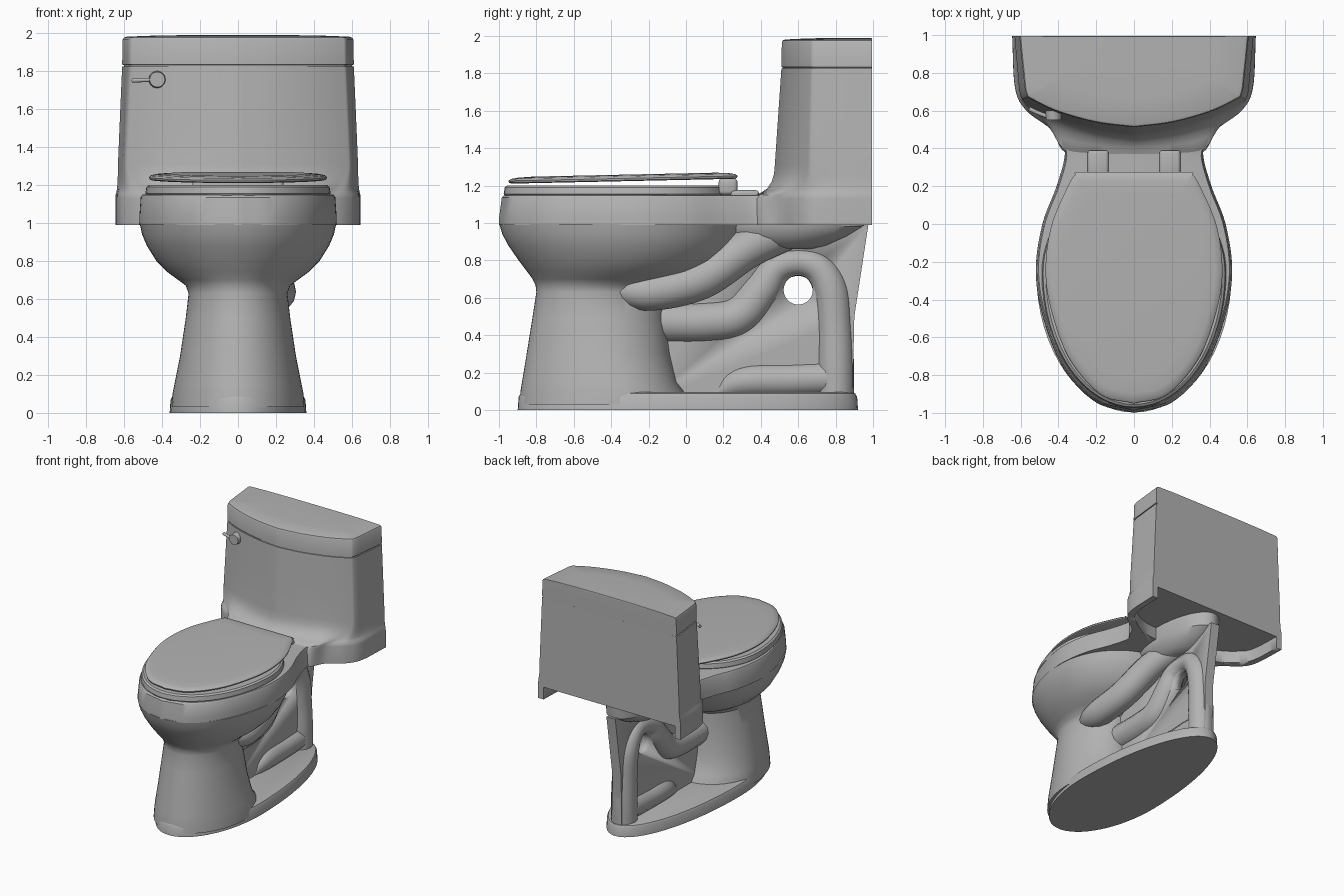
import bpy, bmesh, math
from mathutils import Vector

cube = bpy.data.objects.get("Cube")
if cube:
    bpy.data.objects.remove(cube, do_unlink=True)

mat = bpy.data.materials.new("grey ceramic")
mat.use_nodes = True
GREY = (0.45, 0.45, 0.45, 1)
mat.diffuse_color = GREY
mat.node_tree.nodes["Principled BSDF"].inputs["Base Color"].default_value = GREY


def activate(ob):
    bpy.ops.object.select_all(action='DESELECT')
    ob.select_set(True)
    bpy.context.view_layer.objects.active = ob


def finish(name, bm, angle=35):
    bmesh.ops.recalc_face_normals(bm, faces=bm.faces)
    me = bpy.data.meshes.new(name)
    bm.to_mesh(me)
    bm.free()
    me.materials.append(mat)
    ob = bpy.data.objects.new(name, me)
    bpy.context.collection.objects.link(ob)
    activate(ob)
    bpy.ops.object.shade_smooth_by_angle(angle=math.radians(angle))
    return ob


def smooth(points, steps=6):
    """Catmull-Rom samples through points of any dimension."""
    p = [Vector(q) for q in points]
    p = [2 * p[0] - p[1]] + p + [2 * p[-1] - p[-2]]
    out = []
    for a, b, c, d in zip(p, p[1:], p[2:], p[3:]):
        for i in range(steps):
            t = i / steps
            out.append(0.5 * (2 * b + (c - a) * t + (2 * a - 5 * b + 4 * c - d) * t * t
                              + (3 * b - a - 3 * c + d) * t ** 3))
    return out + [p[-2]]


def mirrored(half):
    return half + [Vector((-p.x, p.y)) for p in reversed(half) if p.x > 0.001]


def at(plan, z, scale=1.0, cy=0.0):
    return [Vector((p.x * scale, cy + (p.y - cy) * scale, z)) for p in plan]


def egg(z, front, back, w, cy, n=64):
    ring = []
    for i in range(n):
        a = 2 * math.pi * i / n
        c = math.cos(a)
        ring.append(Vector((w * math.sin(a), cy + c * (back - cy if c > 0 else cy - front), z)))
    return ring


def loft(name, rings, angle=35):
    bm = bmesh.new()
    vs = [[bm.verts.new(p) for p in r] for r in rings]
    n = len(vs[0])
    for a, b in zip(vs, vs[1:]):
        for i in range(n):
            j = (i + 1) % n
            bm.faces.new((a[i], a[j], b[j], b[i]))
    bm.faces.new(vs[0])
    bm.faces.new(vs[-1])
    return finish(name, bm, angle)


def cut(ob, cutter):
    mod = ob.modifiers.new("cut", 'BOOLEAN')
    mod.operation, mod.solver, mod.object = 'DIFFERENCE', 'EXACT', cutter
    activate(ob)
    bpy.ops.object.modifier_apply(modifier=mod.name)
    bpy.data.objects.remove(cutter, do_unlink=True)


def tube(name, points):
    """Round tube through (x, y, z, radius) points."""
    cu = bpy.data.curves.new(name, 'CURVE')
    cu.dimensions, cu.bevel_depth, cu.bevel_resolution, cu.use_fill_caps = '3D', 1.0, 5, True
    pts = smooth(points, 7)
    sp = cu.splines.new('POLY')
    sp.points.add(len(pts) - 1)
    for s, p in zip(sp.points, pts):
        s.co, s.radius = (p[0], p[1], p[2], 1), p[3]
    sp.use_smooth = True
    cu.materials.append(mat)
    ob = bpy.data.objects.new(name, cu)
    bpy.context.collection.objects.link(ob)
    activate(ob)
    bpy.ops.object.convert(target='MESH')
    return ob


def box(name, centre, size, bevel):
    bm = bmesh.new()
    bmesh.ops.create_cube(bm, size=1)
    for v in bm.verts:
        v.co = Vector(centre) + Vector(a * b for a, b in zip(v.co, size))
    bmesh.ops.bevel(bm, geom=bm.edges[:], offset=bevel, segments=3, affect='EDGES', profile=0.5)
    return finish(name, bm)


# Foot plate
loft("base_plate", [egg(z, -0.9 + i, 0.92 - i, 0.36 - i, -0.2)
                    for z, i in ((0, 0), (0.07, 0.005), (0.088, 0.015), (0.095, 0.035))])

# Bowl and pedestal in one skin
loft("bowl_and_pedestal", [egg(*r) for r in (
    (0.03, -0.89, 0.0, 0.35, -0.38), (0.1, -0.885, -0.01, 0.345, -0.38),
    (0.15, -0.877, -0.05, 0.335, -0.4), (0.3, -0.852, -0.085, 0.305, -0.43),
    (0.5, -0.82, -0.11, 0.275, -0.45), (0.63, -0.8, -0.11, 0.26, -0.45),
    (0.67, -0.805, -0.05, 0.275, -0.42), (0.7, -0.82, 0.04, 0.315, -0.38),
    (0.74, -0.85, 0.13, 0.37, -0.34), (0.8, -0.895, 0.2, 0.43, -0.3),
    (0.88, -0.95, 0.26, 0.48, -0.28), (0.94, -0.982, 0.285, 0.505, -0.27),
    (0.995, -0.998, 0.3, 0.517, -0.26))])

# Rim and deck
deck = mirrored(smooth([(0, -1), (0.2, -0.945), (0.37, -0.77), (0.48, -0.5), (0.52, -0.25),
                        (0.485, 0), (0.41, 0.2), (0.366, 0.37), (0.4, 0.45)]))
loft("rim_deck", [at(deck, 0.99), at(deck, 1.03, 0.999), at(deck, 1.135, 0.985),
                  at(deck, 1.148, 0.972), at(deck, 1.15, 0.95)])

# Tank with flared skirt
flare = mirrored(smooth([(0, 0.36), (0.2, 0.36), (0.365, 0.38), (0.44, 0.5), (0.57, 0.6),
                         (0.63, 0.72), (0.645, 0.995)]))
low = mirrored(smooth([(0, 0.475), (0.2, 0.505), (0.4, 0.565), (0.56, 0.64), (0.6, 0.68),
                       (0.615, 0.8), (0.632, 0.995)]))
top = mirrored(smooth([(0, 0.51), (0.2, 0.535), (0.4, 0.59), (0.54, 0.655), (0.575, 0.69),
                       (0.59, 0.8), (0.61, 0.995)]))
rings = [at(flare, 0.99), at(flare, 1.13)]
for z, f in ((1.15, 0.1), (1.165, 0.4), (1.185, 0.65), (1.22, 0.85), (1.26, 0.96), (1.31, 1)):
    rings.append(at([a.lerp(b, f) for a, b in zip(flare, low)], z))
rings += [at([a.lerp(b, 0.5) for a, b in zip(low, top)], 1.57), at(top, 1.825)]
tank = loft("tank", rings)
hollow = mirrored(smooth([(0, 0.5), (0.2, 0.5), (0.36, 0.53), (0.5, 0.62), (0.58, 0.74),
                          (0.6, 1.1)]))
cut(tank, loft("hollow_cutter", [at(hollow, 0.9), at(hollow, 1.09)]))

# Tank lid
loft("tank_lid", [at(top, z, s, 0.99) for z, s in (
    (1.82, 0.985), (1.832, 0.985), (1.834, 1.0), (1.965, 0.995), (1.976, 0.985),
    (1.981, 0.96), (1.987, 0.7), (1.99, 0.3))])

# Flush lever
knob = bmesh.new()
bmesh.ops.create_cone(knob, cap_ends=True, segments=32, radius1=0.045, radius2=0.04, depth=0.05)
for v in knob.verts:
    v.co = Vector((v.co.x - 0.425, 0.575 - v.co.z, v.co.y + 1.755))
finish("lever_knob", knob)
tube("lever_arm", [(-0.43, 0.56, 1.755, 0.012), (-0.5, 0.585, 1.752, 0.011),
                   (-0.555, 0.61, 1.75, 0.012)])

# Seat, cover and hinges
loft("seat", [egg(z, -0.975 + i, 0.24 - i, 0.488 - i, -0.26)
              for z, i in ((1.14, 0.01), (1.155, 0), (1.19, 0.006), (1.2, 0.02))])
cover = mirrored(smooth([(0, -0.95), (0.18, -0.9), (0.35, -0.7), (0.445, -0.43), (0.468, -0.22),
                         (0.435, 0), (0.35, 0.2), (0.312, 0.262), (0.29, 0.275), (0, 0.275)]))
rings = [at(cover, z, s, -0.3) for z, s in (
    (1.21, 0.97), (1.215, 0.995), (1.225, 1), (1.235, 0.98), (1.241, 0.92), (1.245, 0.8))]
for p in (p for r in rings for p in r):
    p.z += 0.026 * (p.y + 0.95) / 1.2
loft("seat_cover", rings)
box("hinge_bar", (0, 0.225, 1.195), (0.48, 0.1, 0.09), 0.02)
for side, x in (("left", 0.19), ("right", -0.19)):
    box(side + "_hinge_pad", (x, 0.315, 1.155), (0.11, 0.15, 0.04), 0.015)

# Outlet neck under the tank
loft("outlet_neck", [egg(*r) for r in (
    (0.86, 0.3, 0.68, 0.09, 0.5), (0.88, 0.24, 0.76, 0.14, 0.5), (0.93, 0.18, 0.87, 0.18, 0.5),
    (0.98, 0.12, 0.95, 0.2, 0.5), (1.1, 0.1, 0.96, 0.2, 0.5))])

# Side bulge and trapway
tube("inlet_bulge", [(0.14, -0.42, 0.65, 0.04), (0.18, -0.32, 0.635, 0.08),
                     (0.2, -0.17, 0.635, 0.105), (0.17, 0.08, 0.7, 0.11),
                     (0.1, 0.32, 0.86, 0.11), (0.02, 0.55, 0.96, 0.1)])
tube("trapway", [(0, -0.2, 0.47, 0.11), (0, 0.1, 0.47, 0.11), (0, 0.28, 0.505, 0.108),
                 (0, 0.4, 0.64, 0.1), (0, 0.48, 0.755, 0.085), (0, 0.6, 0.79, 0.075),
                 (0, 0.71, 0.755, 0.085), (0, 0.775, 0.64, 0.095), (0, 0.795, 0.45, 0.095),
                 (0, 0.8, 0.25, 0.1), (0, 0.8, 0.05, 0.1)])
tube("trapway_foot", [(0, 0.78, 0.17, 0.09), (0, 0.55, 0.16, 0.09), (0, 0.3, 0.15, 0.085),
                      (0, 0.15, 0.08, 0.03)])

# Thin web and rear fin with a round opening
bm = bmesh.new()
outline = [(-0.2, 0.05), (0.89, 0.05), (0.9, 0.5), (0.975, 0.99), (0.25, 0.9), (-0.2, 0.65)]
face = bm.faces.new([bm.verts.new((-0.04, y, z)) for y, z in outline])
ext = bmesh.ops.extrude_face_region(bm, geom=[face])
for v in ext["geom"]:
    if isinstance(v, bmesh.types.BMVert):
        v.co.x = 0.04
web = finish("trapway_web", bm)
bm = bmesh.new()
bmesh.ops.create_cone(bm, cap_ends=True, segments=40, radius1=0.078, radius2=0.078, depth=0.5)
for v in bm.verts:
    v.co = Vector((v.co.z, v.co.x + 0.6, v.co.y + 0.642))
cut(web, finish("hole_cutter", bm))
